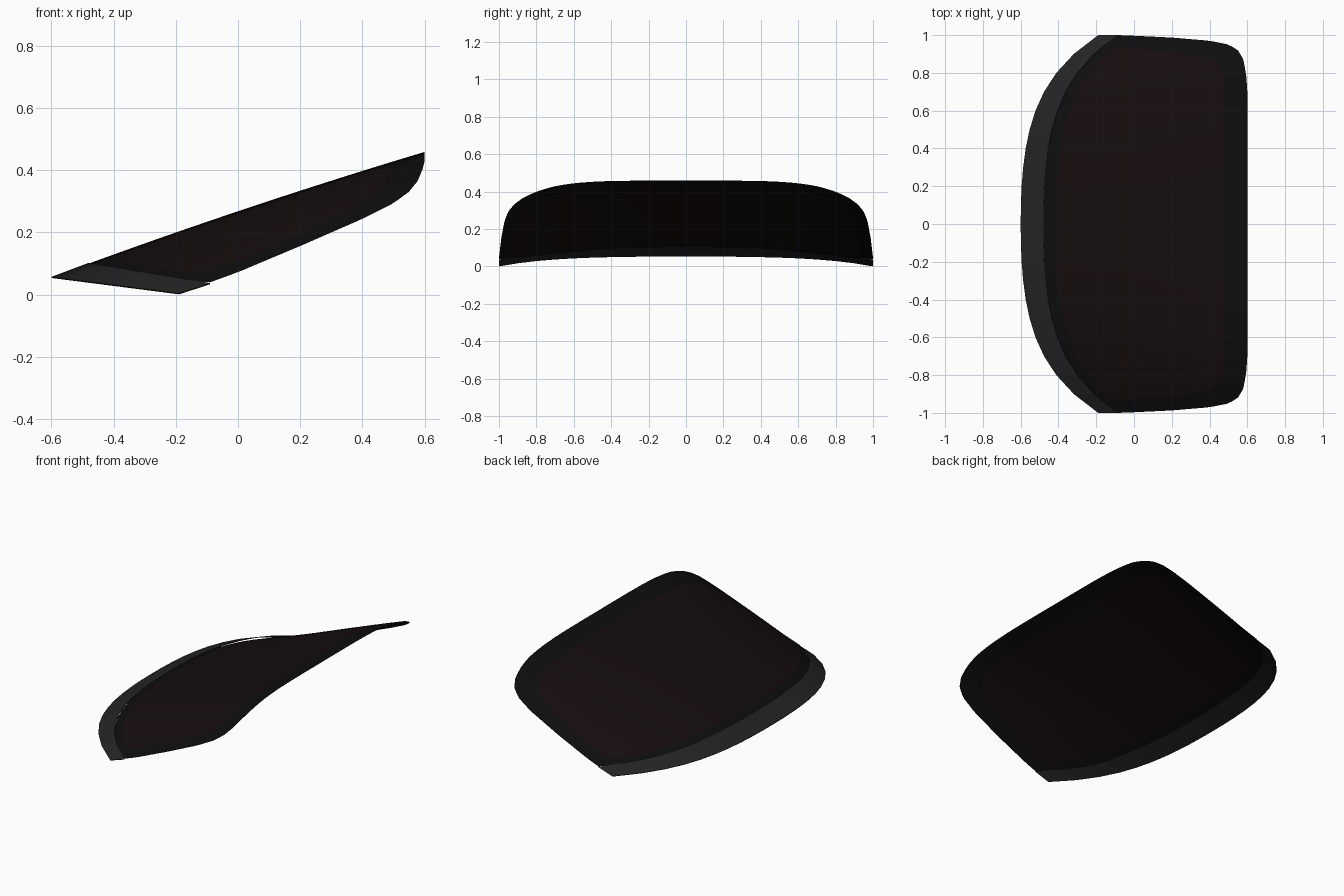
import bpy, bmesh

if "Cube" in bpy.data.objects:
    bpy.data.objects.remove(bpy.data.objects["Cube"])

NU, NV = 32, 24   # columns across the width, rows up the glass

# Half-width of the outline and of the clear pane: (x, y)
OUTER = [(-.6, 1), (-.07, 1), (.2, .987), (.4, .97), (.5, .95), (.55, .92),
         (.58, .87), (.595, .78), (.6, .7)]
INNER = [(-.6, .93), (0, .93), (.2, .915), (.35, .89), (.43, .865),
         (.47, .81), (.48, .72)]


def interp(table, x):
    for (x0, y0), (x1, y1) in zip(table, table[1:]):
        if x <= x1:
            return y0 + (y1 - y0) * (x - x0) / (x1 - x0)
    return table[-1][1]


def sweep(y):
    """Rearward sweep of the curved lower edge, 0 at the middle, 1 at the ends."""
    y = abs(y)
    return .49 * y ** 2.3 + .51 * y ** 5


def surface(x, y):
    """Height of the curved glass."""
    crown = .268 + .336 * x - .03 * x * x
    drop = (.198 - .06 * max(x, 0)) * abs(y) ** (3 + 1.5 * x + 2.3 * x * x)
    return crown - drop


def grid_points(table, reach, inset):
    """Rows of points from the lower edge to the top edge."""
    top = table[-1][0]
    rows = []
    for j in range(NV + 1):
        v = 1 - (1 - j / NV) ** 1.9
        row = []
        for i in range(NU + 1):
            u = 2 * i / NU - 1
            low = -.48 + .39 * sweep(u * reach) + inset
            x = low + (top - low) * v
            y = u * interp(table, x)
            row.append((x, y, surface(x, y)))
        rows.append(row)
    return rows


def perimeter(rows):
    return (rows[0] + [r[-1] for r in rows[1:]] + rows[-1][-2::-1]
            + [r[0] for r in rows[-2:0:-1]])


def build(name, rows, color, closed=False, smooth=True, thickness=0):
    """Skin rows of points into a mesh object."""
    bm = bmesh.new()
    vs = [[bm.verts.new(p) for p in r] for r in rows]
    n = len(rows[0])
    for a, b in zip(vs, vs[1:]):
        for i in range(n if closed else n - 1):
            k = (i + 1) % n
            bm.faces.new((a[i], b[i], b[k], a[k]))
    bmesh.ops.recalc_face_normals(bm, faces=bm.faces)
    if sum(f.normal.z for f in bm.faces) < 0:
        bmesh.ops.reverse_faces(bm, faces=bm.faces)
    for f in bm.faces:
        f.smooth = smooth
    me = bpy.data.meshes.new(name)
    bm.to_mesh(me)
    bm.free()
    ob = bpy.data.objects.new(name, me)
    bpy.context.collection.objects.link(ob)
    mat = bpy.data.materials.new(name + "_color")
    mat.diffuse_color = color
    mat.use_nodes = True
    mat.node_tree.nodes["Principled BSDF"].inputs["Base Color"].default_value = mat.diffuse_color
    me.materials.append(mat)
    if thickness:
        mod = ob.modifiers.new("thickness", 'SOLIDIFY')
        mod.thickness = thickness
        mod.offset = -1
    return ob


# Tinted pane
pane = grid_points(INNER, .93, .06)
build("tinted_pane", pane, (.008, .004, .004, 1))

# Black band around the pane
outer = perimeter(grid_points(OUTER, 1, 0))
inner = perimeter(pane)
band = []
for k in range(4):
    t = k / 3
    ring = []
    for a, b in zip(outer, inner):
        x, y = a[0] + (b[0] - a[0]) * t, a[1] + (b[1] - a[1]) * t
        ring.append((x, y, surface(x, y)))
    band.append(ring)
build("black_border", band, (.004, .004, .004, 1), closed=True)

# Grey strip along the lower edge
ys = [2 * i / 20 - 1 for i in range(21)]
strip = [[(-.6 + .41 * sweep(y), y, .057 - .053 * sweep(y)) for y in ys],
         [(-.48 + .39 * sweep(y), y, .102 - .065 * sweep(y)) for y in ys]]
build("lower_trim_strip", strip, (.017, .017, .017, 1), smooth=False, thickness=.004)
